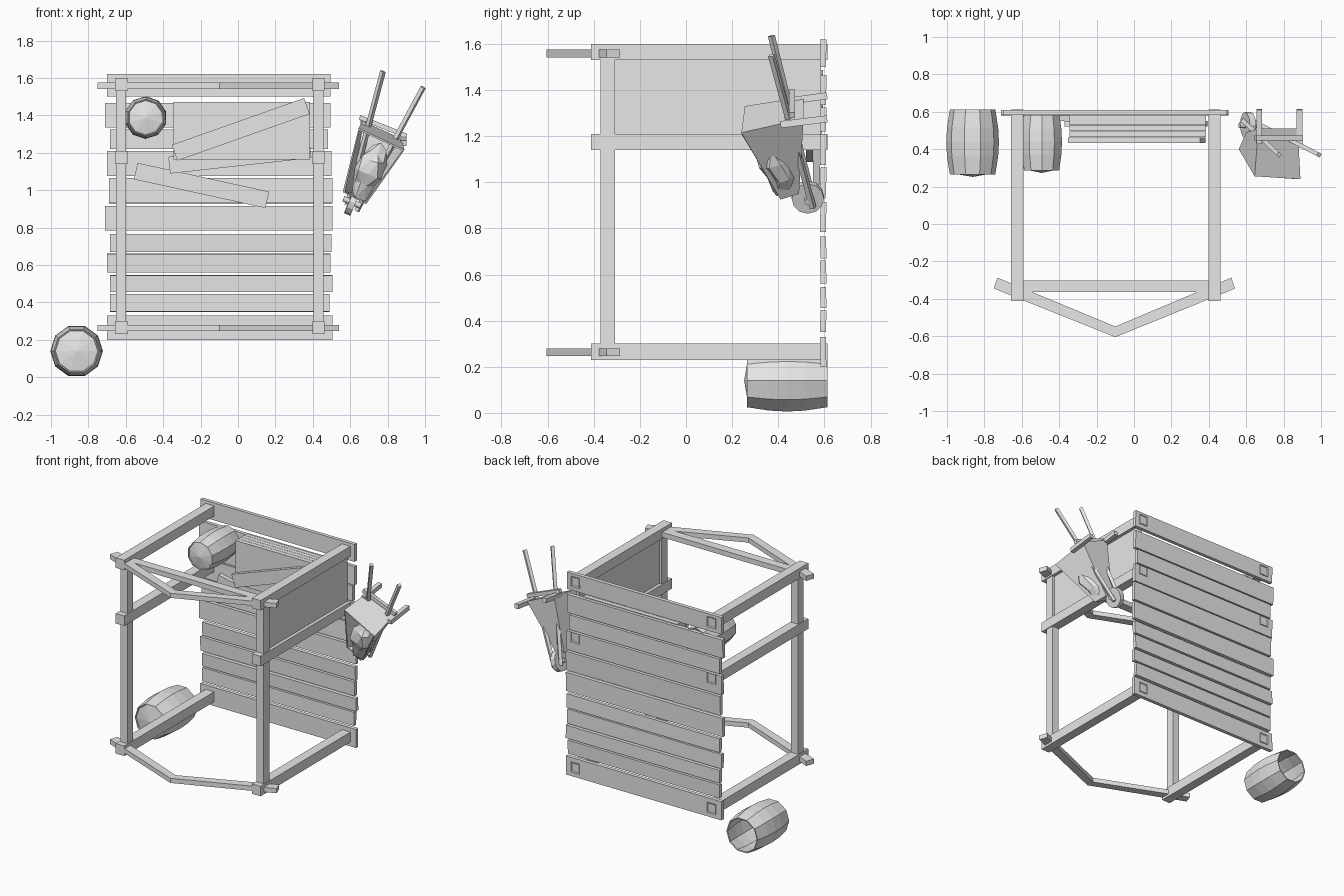
import bpy, bmesh, math, random
from mathutils import Vector, Matrix

random.seed(4)
cube = bpy.data.objects.get("Cube")
if cube:
    bpy.data.objects.remove(cube, do_unlink=True)

grey = bpy.data.materials.new("plain_grey")
grey.use_nodes = True
grey.diffuse_color = (0.8, 0.8, 0.8, 1)
grey.node_tree.nodes["Principled BSDF"].inputs["Base Color"].default_value = (0.8, 0.8, 0.8, 1)


def finish(name, bm, normals=True):
    if normals:
        bmesh.ops.recalc_face_normals(bm, faces=bm.faces)
    mesh = bpy.data.meshes.new(name)
    bm.to_mesh(mesh)
    bm.free()
    mesh.materials.append(grey)
    obj = bpy.data.objects.new(name, mesh)
    bpy.context.scene.collection.objects.link(obj)
    return obj


def box(name, x, y, z, turn=0, lean=0):
    """Box between three ranges, turned about y and leaned about x."""
    bm = bmesh.new()
    mid = Vector([(a + b) / 2 for a, b in (x, y, z)])
    size = [b - a for a, b in (x, y, z)]
    mat = (Matrix.Translation(mid) @ Matrix.Rotation(turn, 4, 'Y')
           @ Matrix.Rotation(lean, 4, 'X') @ Matrix.Diagonal((*size, 1)))
    bmesh.ops.create_cube(bm, size=1, matrix=mat)
    return finish(name, bm)


def bar(name, start, end, thick):
    """Square bar from one point to another."""
    a, b = Vector(start), Vector(end)
    d = b - a
    bm = bmesh.new()
    mat = (Matrix.Translation((a + b) / 2) @ d.to_track_quat('Z', 'Y').to_matrix().to_4x4()
           @ Matrix.Diagonal((thick, thick, d.length, 1)))
    bmesh.ops.create_cube(bm, size=1, matrix=mat)
    return finish(name, bm)


# Plank wall at the back
planks = [(1.50, 1.62, -.70, .495), (1.335, 1.465, -.71, .495), (1.22, 1.325, -.685, .48),
          (1.075, 1.21, -.70, .50), (.93, 1.065, -.69, .505), (.785, .915, -.71, .505),
          (.67, .765, -.685, .50), (.56, .66, -.70, .495), (.455, .545, -.685, .505),
          (.35, .445, -.685, .49), (.20, .33, -.70, .505)]
for i, (z0, z1, x0, x1) in enumerate(planks):
    box(f"back_plank_{i + 1}", (x0, x1), (.582, .608), (z0, z1), lean=random.uniform(-.04, .04))

# Posts, and beams with sunken ends that pass through the planks
for side, x in (("right", -.625), ("left", .43)):
    box(f"{side}_front_post", (x - .027, x + .027), (-.37, -.307), (.23, 1.6))
    for level, z in (("bottom", .265), ("middle", 1.175), ("top", 1.565)):
        beam = box(f"{side}_{level}_beam", (x - .033, x + .033), (-.412, .613), (z - .035, z + .035))
        bm = bmesh.new()
        bm.from_mesh(beam.data)
        end = [f for f in bm.faces if f.normal.y > .9]
        bmesh.ops.inset_region(bm, faces=end, thickness=.015, depth=-.01)
        bm.to_mesh(beam.data)
        bm.free()

# Side panel and front cross beam
box("left_side_panel", (.42, .44), (-.31, .585), (1.2, 1.54))
box("front_cross_beam", (-.6, .4), (-.364, -.302), (1.54, 1.575))

# Pointed brackets at top and bottom
outline = [(-.75, -.345), (-.1, -.605), (.54, -.345), (.52, -.287), (-.1, -.548), (-.73, -.287)]
for name, z in (("bottom_pointed_bracket", .247), ("top_pointed_bracket", 1.542)):
    bm = bmesh.new()
    face = bm.faces.new([bm.verts.new((x, y, z)) for x, y in outline])
    up = bmesh.ops.extrude_face_region(bm, geom=[face])
    bmesh.ops.translate(bm, vec=(0, 0, .033), verts=[g for g in up["geom"] if isinstance(g, bmesh.types.BMVert)])
    finish(name, bm)

# Stacked and loose boards
for i in range(4):
    y = .464 + .032 * i
    box(f"stacked_board_{i + 1}", (-.345, .385), (y, y + .03), (1.165, 1.47))
box("sloping_board", (-.37, .39), (.52, .55), (1.13, 1.22), turn=-.11)
box("front_sloping_board", (-.36, .39), (.432, .462), (1.28, 1.37), turn=-.34)
box("lower_sloping_board", (-.555, .165), (.55, .58), (.98, 1.07), turn=.215)


def barrel(name, x, z, y0, y1, radius, turn):
    """Ten-sided barrel lying along y: domed lid in front, open at the back."""
    n, h = 10, y1 - y0
    profile = [(.80, .02), (.82, 0), (.86, 0), (.97, .28), (1, .5), (.97, .72), (.86, 1)]
    bm = bmesh.new()
    rings = []
    for r, t in profile:
        rings.append([bm.verts.new((x + radius * r * math.cos(turn + math.tau * k / n), y0 + h * t,
                                    z + radius * r * math.sin(turn + math.tau * k / n))) for k in range(n)])
    tip = bm.verts.new((x, y0 - .012, z))
    for k in range(n):
        j = (k + 1) % n
        bm.faces.new((tip, rings[0][k], rings[0][j]))
        for a, b in zip(rings, rings[1:]):
            bm.faces.new((a[k], b[k], b[j], a[j]))
    obj = finish(name, bm)
    shell = obj.modifiers.new("shell", 'SOLIDIFY')
    shell.thickness = .008


barrel("low_barrel", -.863, .14, .264, .613, .141, 0)
barrel("high_barrel", -.494, 1.388, .285, .595, .114, .3)

# Hanging barrow: handles and legs
bar("barrow_handle_right", (.585, .55, .92), (.775, .37, 1.635), .022)
bar("barrow_handle_left", (.635, .55, .89), (.99, .37, 1.55), .022)
bar("barrow_leg_right", (.67, .43, 1.35), (.67, .612, 1.375), .03)
bar("barrow_leg_left", (.885, .41, 1.25), (.885, .612, 1.275), .03)
bar("barrow_cross_bar", (.65, .46, 1.39), (.9, .46, 1.29), .025)

# Barrow wheel and axle
axis = Vector((.92, .02, -.38)).normalized()
spin = axis.to_track_quat('Z', 'Y').to_matrix().to_4x4()
for name, r, depth in (("barrow_wheel", .07, .035), ("barrow_axle", .015, .1)):
    bm = bmesh.new()
    bmesh.ops.create_cone(bm, cap_ends=True, segments=12, radius1=r, radius2=r, depth=depth,
                          matrix=Matrix.Translation((.61, .528, .935)) @ spin)
    finish(name, bm)

# Barrow tray, open toward the front
bm = bmesh.new()
rim = [bm.verts.new(p) for p in ((.645, .255, 1.33), (.89, .24, 1.215), (.685, .41, .925), (.56, .40, .99))]
base = [bm.verts.new(p) for p in ((.665, .51, 1.37), (.875, .51, 1.275), (.655, .49, .95), (.6, .49, .98))]
bm.faces.new(base)
for k in range(4):
    j = (k + 1) % 4
    bm.faces.new((rim[k], rim[j], base[j], base[k]))
tray = finish("barrow_tray", bm)
shell = tray.modifiers.new("wall", 'SOLIDIFY')
shell.thickness = .012

# Rough load in the tray
along = Vector((.25, -.17, .68)).normalized()
along = (along - axis * along.dot(axis)).normalized()
out = along.cross(axis)
frame = Matrix((axis, out, along)).transposed().to_4x4()
bm = bmesh.new()
bmesh.ops.create_icosphere(bm, subdivisions=2, radius=1)
for v in bm.verts:
    v.co *= random.uniform(.75, 1.15)
bm.transform(Matrix.Translation((.7, .385, 1.1)) @ frame @ Matrix.Diagonal((.085, .08, .165, 1)))
finish("barrow_load", bm)
